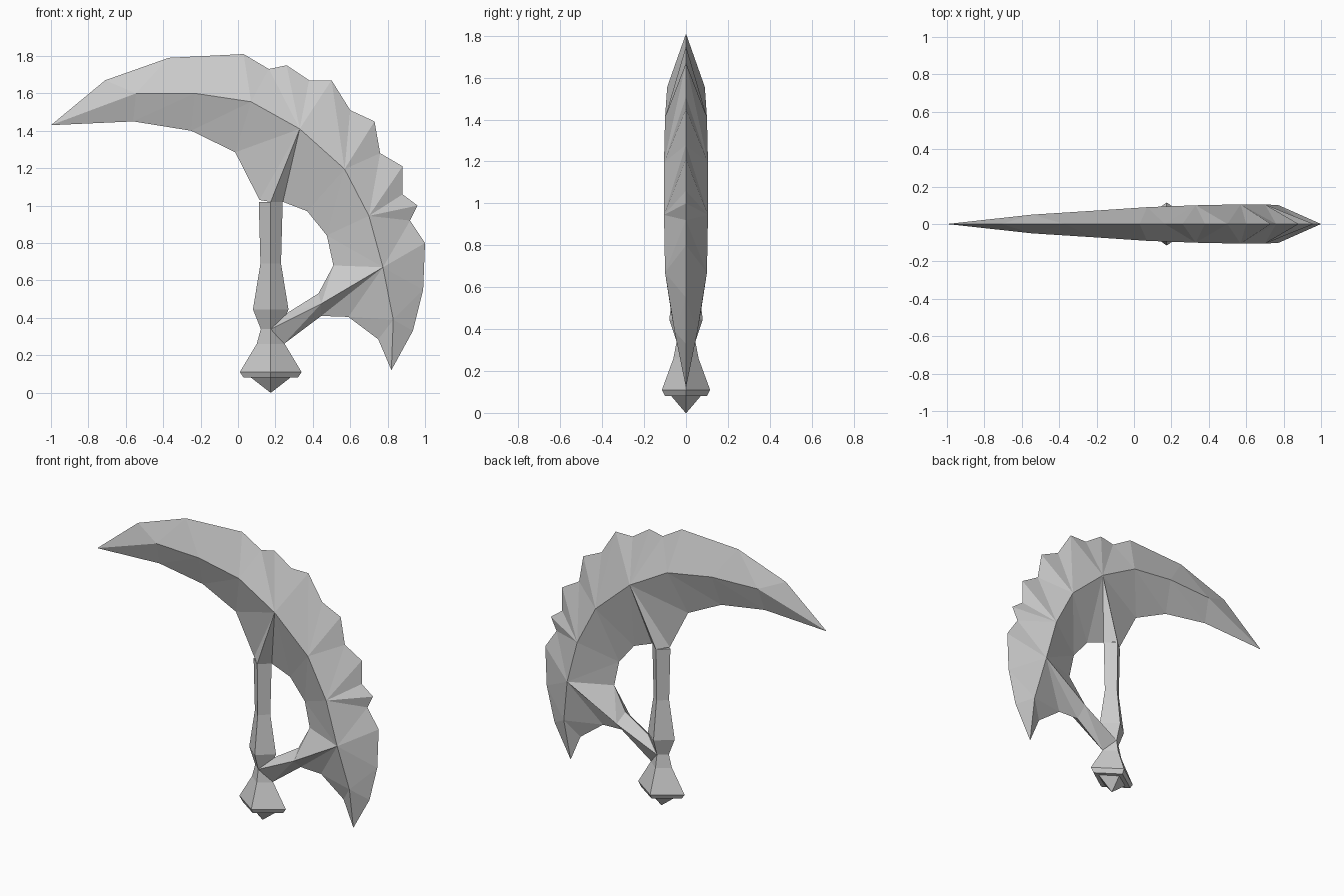
import bpy
import bmesh

cube = bpy.data.objects.get("Cube")
if cube:
    bpy.data.objects.remove(cube, do_unlink=True)

# One plain grey for the whole model
GREY = (0.6, 0.6, 0.6, 1.0)
grey = bpy.data.materials.new("plain grey")
grey.use_nodes = True
grey.diffuse_color = GREY
grey.node_tree.nodes["Principled BSDF"].inputs["Base Color"].default_value = GREY


def finish(bm, name):
    """Weld the mesh, orient its faces outward and add it to the scene."""
    bmesh.ops.remove_doubles(bm, verts=bm.verts, dist=0.0005)
    bmesh.ops.recalc_face_normals(bm, faces=bm.faces)
    mesh = bpy.data.meshes.new(name)
    bm.to_mesh(mesh)
    bm.free()
    mesh.materials.append(grey)
    obj = bpy.data.objects.new(name, mesh)
    bpy.context.scene.collection.objects.link(obj)
    return obj


def triangle(bm, *points):
    """Add a triangle on the front and its mirror image on the back."""
    for side in (1, -1):
        bm.faces.new([bm.verts.new((x, y * side, z)) for x, y, z in points])


def bevel_strip(bm, ridge, edge, counts):
    """Fan each ridge point to the next few edge points, then step along the ridge."""
    k = 0
    for i, count in enumerate(counts):
        for _ in range(count):
            triangle(bm, ridge[i], edge[k], edge[k + 1])
            k += 1
        if i + 1 < len(ridge):
            triangle(bm, ridge[i], ridge[i + 1], edge[k])


def flat(*points):
    """Cutting edge points lie on the centre plane."""
    return [(x, 0, z) for x, z in points]


# Shared corners of the blade
front_tip, low_tip, arm_end = flat((-1, 1.43), (.82, .12), (.175, .34))
grip_top = (.175, -.055, 1.02)

# Raised ridge along the crescent, and along the arm back to the handle
ridge = [(-.545, -.05, 1.6), (-.23, -.07, 1.6), (.07, -.09, 1.555),
         (.33, -.1, 1.41), (.57, -.105, 1.195), (.7, -.105, .945),
         (.775, -.1, .67), (.83, -.055, .39)]
arm_ridge = [(.445, -.07, .475), (.175, -.045, .34)]

# Outer toothed edge
outer = [front_tip] + flat(
    (-.71, 1.67), (-.37, 1.79), (.03, 1.81), (.165, 1.73), (.26, 1.75),
    (.38, 1.67), (.5, 1.67), (.6, 1.51), (.73, 1.45), (.76, 1.28),
    (.88, 1.21), (.88, 1.06), (.96, 1), (.92, .92), (1, .8),
    (.99, .55), (.935, .33)) + [low_tip]

# Inner edges: before the handle, around the hand opening, and under the arm
inner_hook = [front_tip] + flat(
    (-.56, 1.45), (-.25, 1.4), (-.015, 1.285), (.115, 1.03)) + [grip_top]
opening = [grip_top] + flat(
    (.24, 1.02), (.37, .97), (.475, .84), (.51, .68),
    (.43, .53), (.27, .43)) + [arm_end]
underside = [arm_end] + flat(
    (.245, .26), (.445, .41), (.59, .405), (.75, .285)) + [low_tip]

# Crescent blade
bm = bmesh.new()
bevel_strip(bm, ridge, outer, [2, 1, 1, 3, 3, 4, 2, 2])
bevel_strip(bm, ridge[:4], inner_hook, [1, 1, 1, 2])
bevel_strip(bm, ridge[3:7] + arm_ridge, opening, [2, 1, 0, 1, 2, 1])
bevel_strip(bm, arm_ridge[::-1] + ridge[6:], underside, [1, 1, 1, 2])
finish(bm, "crescent_blade")


def diamond_column(name, profile):
    """Stack diamond rings of (half width, half depth, height) into a column."""
    bm = bmesh.new()
    rings = [[bm.verts.new((x, y, z))
              for x, y in ((w, 0), (0, d), (-w, 0), (0, -d))]
             for w, d, z in profile]
    for low, high in zip(rings, rings[1:]):
        for i in range(4):
            j = (i + 1) % 4
            bm.faces.new((low[i], low[j], high[j], high[i]))
    bm.faces.new(rings[0][::-1])
    bm.faces.new(rings[-1])
    column = finish(bm, name)
    column.location.x = grip_top[0]
    return column


# Handle grip with a flared lower end
diamond_column("handle_grip", [
    (.053, .045, .34), (.095, .08, .445), (.055, .05, .69), (.064, .055, 1.02)])

# Flared pommel with a rim and a pointed stud below
diamond_column("pommel", [
    (.145, .1, .08), (.165, .115, .11), (.075, .06, .26), (.053, .045, .34)])
diamond_column("pommel_stud", [(.002, .002, 0), (.105, .07, .08)])
